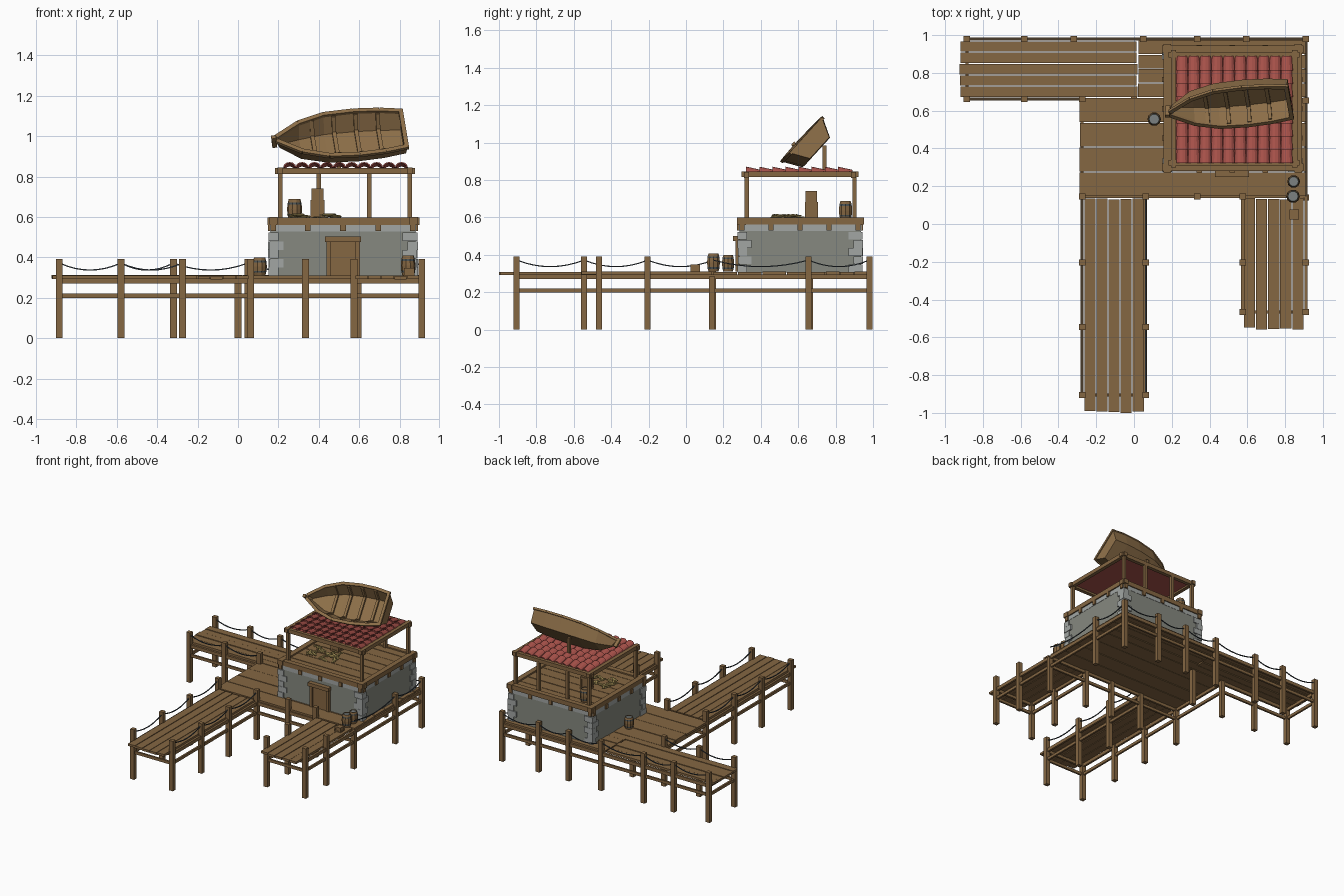
import bpy, bmesh, math, random
from mathutils import Vector, Matrix

if "Cube" in bpy.data.objects:
    bpy.data.objects.remove(bpy.data.objects["Cube"])

random.seed(4)


def material(name, r, g, b):
    m = bpy.data.materials.new(name)
    m.diffuse_color = (r, g, b, 1)
    m.use_nodes = True
    m.node_tree.nodes["Principled BSDF"].inputs["Base Color"].default_value = m.diffuse_color
    return m


WOOD = material("brown wood", 0.235, 0.135, 0.055)
BOAT = material("light boat wood", 0.27, 0.16, 0.066)
WALL = material("grey plaster", 0.24, 0.25, 0.215)
STONE = material("pale stone", 0.36, 0.38, 0.37)
TILE = material("red tile", 0.40, 0.085, 0.07)
IRON = material("dark iron", 0.07, 0.085, 0.09)
LID = material("grey lid", 0.20, 0.22, 0.22)
ROPE = material("dark rope", 0.05, 0.065, 0.08)
FISH = material("olive fish", 0.36, 0.27, 0.09)


def finish(name, bm, *mats):
    me = bpy.data.meshes.new(name)
    bmesh.ops.recalc_face_normals(bm, faces=bm.faces)
    bm.to_mesh(me)
    bm.free()
    for m in mats:
        me.materials.append(m)
    ob = bpy.data.objects.new(name, me)
    bpy.context.collection.objects.link(ob)
    return ob


def add_box(bm, x0, x1, y0, y1, z0, z1):
    m = Matrix.Translation(((x0 + x1) / 2, (y0 + y1) / 2, (z0 + z1) / 2))
    bmesh.ops.create_cube(bm, size=1, matrix=m @ Matrix.Diagonal((x1 - x0, y1 - y0, z1 - z0, 1)))


def boxes(name, mat, items):
    bm = bmesh.new()
    for it in items:
        add_box(bm, *it)
    return finish(name, bm, mat)


def add_beam(bm, p, q, w, h, up=Vector((0, 0, 1))):
    """Square bar from p to q, w wide and h high along up."""
    p, q = Vector(p), Vector(q)
    d = (q - p).normalized()
    side = d.cross(up).normalized()
    up = side.cross(d)
    m = Matrix((d * (q - p).length, side * w, up * h)).transposed().to_4x4()
    bmesh.ops.create_cube(bm, size=1, matrix=Matrix.Translation((p + q) / 2) @ m)


def planks(name, x0, x1, y0, y1, n, along, z0=0.293, z1=0.31, jitter=0.012):
    items = []
    a0, a1 = (y0, y1) if along == "x" else (x0, x1)
    step = (a1 - a0) / n
    for i in range(n):
        lo, hi = a0 + i * step + 0.002, a0 + (i + 1) * step - 0.003
        j, k = random.uniform(0, jitter), random.uniform(0, jitter)
        dz = random.uniform(-0.002, 0.002)
        if along == "x":
            items.append((x0 + j, x1 - k, lo, hi, z0 + dz, z1 + dz))
        else:
            items.append((lo, hi, y0 + j, y1 - k, z0 + dz, z1 + dz))
    boxes(name, WOOD, items)


# Decks and piers
planks("main_deck", -0.29, 0.91, 0.145, 0.67, 4, "x", jitter=0.004)
planks("rear_deck", 0.02, 0.91, 0.67, 0.975, 4, "x", jitter=0.004)
planks("left_pier", -0.93, 0.02, 0.67, 0.97, 5, "x")
planks("front_pier", -0.265, 0.055, -1.0, 0.14, 5, "y")
planks("right_pier", 0.58, 0.90, -0.56, 0.14, 5, "y")

# Post rows: full-height posts with rails between them
rows = {
    "back": [(x, 0.98) for x in (-0.885, -0.58, -0.32, 0.05, 0.335, 0.595, 0.91)],
    "left_south": [(x, 0.662) for x in (-0.885, -0.58, -0.275)],
    "pier_west": [(-0.275, y) for y in (-0.905, -0.545, -0.205, 0.145)],
    "pier_east": [(0.062, y) for y in (-0.905, -0.545, -0.205, 0.145)],
    "house_front": [(x, 0.145) for x in (0.062, 0.335, 0.575)],
    "right_west": [(0.575, y) for y in (-0.465, -0.205, 0.145)],
    "right_east": [(0.91, y) for y in (-0.465, -0.205)],
    "house_east": [(0.91, y) for y in (0.655, 0.98)],
}
spots = {p for row in rows.values() for p in row}
boxes("posts", WOOD, [(x - .017, x + .017, y - .016, y + .016, 0, 0.392) for x, y in sorted(spots)]
      + [(x - .017, x + .017, y - .016, y + .016, 0, 0.285) for x, y in ((0.91, 0.14), (0, 0.662))])

bm = bmesh.new()
runs = [(r[0], r[-1]) for r in rows.values()]
runs += [((-0.275, 0.145), (-0.275, 0.662)), ((0.91, -0.205), (0.91, 0.655)), ((-0.275, 0.145), (0.91, 0.145)),
         ((-0.885, 0.662), (-0.885, 0.98)), ((-0.275, -0.905), (0.062, -0.905)), ((0.575, -0.465), (0.91, -0.465))]
for (x0, y0), (x1, y1) in runs:
    for z, w, h in ((0.283, 0.016, 0.026), (0.21, 0.014, 0.022)):
        add_beam(bm, (x0, y0, z), (x1, y1, z), w, h)
finish("rails", bm, WOOD)

# Sagging ropes
bm = bmesh.new()
roped = [rows[k] for k in ("back", "left_south", "pier_west", "pier_east", "house_east")]
roped.append([(0.91, 0.145), (0.91, 0.655)])
for row in roped:
    for a, b in zip(row, row[1:]):
        pts = []
        for i in range(9):
            t = i / 8
            pts.append((a[0] + (b[0] - a[0]) * t, a[1] + (b[1] - a[1]) * t, 0.372 - 0.14 * t * (1 - t)))
        for p, q in zip(pts, pts[1:]):
            add_beam(bm, p, q, 0.006, 0.006)
finish("ropes", bm, ROPE)

# House walls, corner stones, top course
X0, X1, Y0, Y1 = 0.16, 0.88, 0.285, 0.935
boxes("house_walls", WALL, [(X0, X1, Y0, Y1, 0.305, 0.53)])
boxes("top_course", STONE, [(X0 - .002, X1 + .002, Y0 - .002, Y1 + .002, 0.528, 0.562)])
items = []
for sx in (0, 1):
    for sy in (0, 1):
        for i in range(5):
            lx, ly = (0.065, 0.04) if (i + sx + sy) % 2 else (0.04, 0.065)
            e = 0.006 + random.uniform(0, 0.005)
            xa, xb = (X0 - e, X0 + lx) if sx == 0 else (X1 - lx, X1 + e)
            ya, yb = (Y0 - e, Y0 + ly) if sy == 0 else (Y1 - ly, Y1 + e)
            items.append((xa, xb, ya, yb, 0.307 + i * .0435, 0.349 + i * .0435))
boxes("corner_stones", STONE, items)

# Joist ends under the terrace
items = [(x - .014, x + .014, Y0 - .012, Y1 + .012, 0.53, 0.564) for x in (0.175, 0.345, 0.52, 0.695, 0.865)]
items += [(X0 - .012, X1 + .012, y - .014, y + .014, 0.53, 0.564) for y in (0.30, 0.455, 0.61, 0.765, 0.92)]
boxes("joists", WOOD, items)

# Terrace floor and its frame
planks("terrace_floor", 0.16, 0.885, 0.285, 0.935, 7, "x", 0.566, 0.588, 0)


def frame(name, x0, x1, y0, y1, z0, z1, w, over):
    boxes(name, WOOD, [(x0 - over, x1 + over, y, y + w, z0, z1) for y in (y0, y1 - w)]
          + [(x, x + w, y0 - over, y1 + over, z0 + .003, z1 + .003) for x in (x0, x1 - w)])


frame("terrace_frame", 0.155, 0.89, 0.28, 0.945, 0.56, 0.596, 0.04, 0.008)

# Doorway
boxes("door", WOOD, [(0.455, 0.585, 0.277, 0.29, 0.31, 0.48)])
boxes("door_frame", WOOD, [(0.437, 0.46, 0.265, 0.29, 0.31, 0.48), (0.58, 0.603, 0.265, 0.29, 0.31, 0.48),
                           (0.43, 0.61, 0.25, 0.29, 0.475, 0.502)])

# Roof posts, frame, boards
boxes("roof_posts", WOOD, [(x - .011, x + .011, y - .011, y + .011, 0.59, 0.82) for x, y in
                           ((0.21, 0.325), (0.85, 0.325), (0.21, 0.90), (0.40, 0.90), (0.65, 0.90), (0.85, 0.90))])
frame("roof_frame", 0.195, 0.865, 0.31, 0.91, 0.812, 0.842, 0.028, 0.012)
boxes("roof_underside", TILE, [(0.215, 0.845, 0.33, 0.89, 0.828, 0.836)])

# Rows of curved tiles, raised at the front end
bm = bmesh.new()
cols, lines, N = 10, 8, 6
px, py = 0.615 / cols, 0.56 / lines
for c in range(cols):
    for r in range(lines):
        cx, ya = 0.225 + px * (c + .5), 0.322 + r * py
        ring = []
        for y, z, rad in ((ya, 0.846, px * .52), (ya + py * 1.12, 0.832, px * .46)):
            for k in (1, 0.78):
                ring.append([bm.verts.new((cx + rad * k * math.cos(math.pi * i / N), y,
                                           z + 0.8 * rad * k * math.sin(math.pi * i / N))) for i in range(N + 1)])
        fo, fi, bo, bi = ring
        for i in range(N):
            for s, t in ((fo, bo), (bi, fi), (fi, fo), (bo, bi)):
                bm.faces.new((s[i], s[i + 1], t[i + 1], t[i]))
        for i in (0, N):
            bm.faces.new((fo[i], bo[i], bi[i], fi[i]))
finish("roof_tiles", bm, TILE)

# Rowing boat lying tilted on the roof: local axes u (length), v (width), w (open side)
O = Vector((0.19, 0.585, 0.985))
U = Vector((0.63, 0.06, 0.05)).normalized()
V = Vector((-0.045, 0.2, 0.22))
V = (V - U * V.dot(U)).normalized()
W = U.cross(V)


def P(u, v, w):
    return O + U * u + V * v + W * w


hull = [(0.0, 0.012, 0.008, 0.05), (0.12, 0.095, 0.06, 0.085), (0.25, 0.138, 0.09, 0.095),
        (0.40, 0.146, 0.095, 0.097), (0.53, 0.138, 0.088, 0.095), (0.635, 0.12, 0.075, 0.09)]
bm = bmesh.new()
secs = [[bm.verts.new(P(u + (0.02 if u == 0 else 0) * (s in (1, 2)), v, w)) for s, (v, w) in
         enumerate(((a, 0), (b, -d), (-b, -d), (-a, 0)))] for u, a, b, d in hull]
for s, t in zip(secs, secs[1:]):
    for i in range(3):
        bm.faces.new((s[i], s[i + 1], t[i + 1], t[i]))
bm.faces.new(secs[0])
bm.faces.new(secs[-1])
mod = finish("boat_hull", bm, BOAT).modifiers.new("thickness", "SOLIDIFY")
mod.thickness, mod.offset = 0.012, 0

bm = bmesh.new()
for sgn in (1, -1):
    for (u, a, *_), (u2, a2, *_) in zip(hull, hull[1:]):
        add_beam(bm, P(u, a * sgn, 0), P(u2, a2 * sgn, 0), 0.022, 0.016, W)
add_beam(bm, P(0.635, -0.13, 0), P(0.635, 0.13, 0), 0.022, 0.016, W)
add_beam(bm, P(-0.008, 0, -0.05), P(-0.014, 0, 0.018), 0.022, 0.024, U)
finish("boat_gunwale", bm, BOAT)

bm = bmesh.new()
for u, b in ((0.19, 0.07), (0.30, 0.085), (0.41, 0.088), (0.52, 0.082)):
    add_beam(bm, P(u, -b, -0.08), P(u, b, -0.08), 0.02, 0.014, W)
    for s in (1, -1):
        add_beam(bm, P(u, s * b, -0.083), P(u, s * (b + 0.04), -0.004), 0.02, 0.014, V)
finish("boat_ribs", bm, BOAT)
boxes("boat_prop", WOOD, [(0.49, 0.51, 0.73, 0.75, 0.83, 0.985)])


# Barrels: ten-sided, with iron hoops chosen by ring
def barrel(name, x, y, z, h, r, lid):
    bm = bmesh.new()
    prof = [(.78, 0), (.9, .16), (.95, .26), (1, .5), (.95, .74), (.9, .84), (.78, 1), (.68, 1), (.68, .94)]
    rings = [[bm.verts.new((x + r * k * math.cos(i * math.pi / 5), y + r * k * math.sin(i * math.pi / 5), z + h * t))
              for i in range(10)] for k, t in prof]
    for j in range(len(rings) - 1):
        for i in range(10):
            f = bm.faces.new((rings[j][i], rings[j][(i + 1) % 10], rings[j + 1][(i + 1) % 10], rings[j + 1][i]))
            f.material_index = 1 if j in (1, 4, 6) else 0
    bm.faces.new(rings[0])
    bm.faces.new(rings[-1]).material_index = 2
    finish(name, bm, WOOD, IRON, lid)


barrel("left_barrel", 0.107, 0.555, 0.31, 0.088, 0.036, LID)
barrel("right_barrel", 0.845, 0.225, 0.31, 0.09, 0.034, LID)
barrel("front_barrel", 0.842, 0.147, 0.31, 0.098, 0.036, LID)
barrel("terrace_barrel", 0.28, 0.853, 0.588, 0.1, 0.037, WOOD)


# Crates: panelled box with corner posts and edge strips
def crate(name, x, y, z, s, h):
    e, t = s / 2, s * .18
    it = [(x - e * .88, x + e * .88, y - e * .88, y + e * .88, z, z + h * .96)]
    for a in (-e, e - t):
        for b in (-e, e - t):
            it.append((x + a, x + a + t, y + b, y + b + t, z, z + h))
        for k in (z, z + h - t):
            it.append((x - e, x + e, y + a, y + a + t, k, k + t))
            it.append((x + a, x + a + t, y - e, y + e, k, k + t))
    boxes(name, WOOD, it)


crate("dock_crate", 0.848, 0.05, 0.31, 0.052, 0.038)
crate("tall_crate_lower", 0.393, 0.67, 0.588, 0.07, 0.095)
crate("tall_crate_upper", 0.393, 0.67, 0.683, 0.06, 0.058)

# Pile of fish drying on the terrace
bm = bmesh.new()
for i in range(22):
    x, y = random.uniform(0.27, 0.50), random.uniform(0.465, 0.595)
    z = 0.594 + 0.008 * (i % 3)
    m = Matrix.Translation((x, y, z)) @ Matrix.Rotation(random.uniform(0, 3.1), 4, "Z")
    bmesh.ops.create_uvsphere(bm, u_segments=6, v_segments=4, radius=1,
                              matrix=m @ Matrix.Diagonal((0.034, 0.013, 0.008, 1)))
    add_beam(bm, m @ Vector((0.028, 0, 0)), m @ Vector((0.044, 0, 0)), 0.02, 0.004)
finish("fish_pile", bm, FISH)
